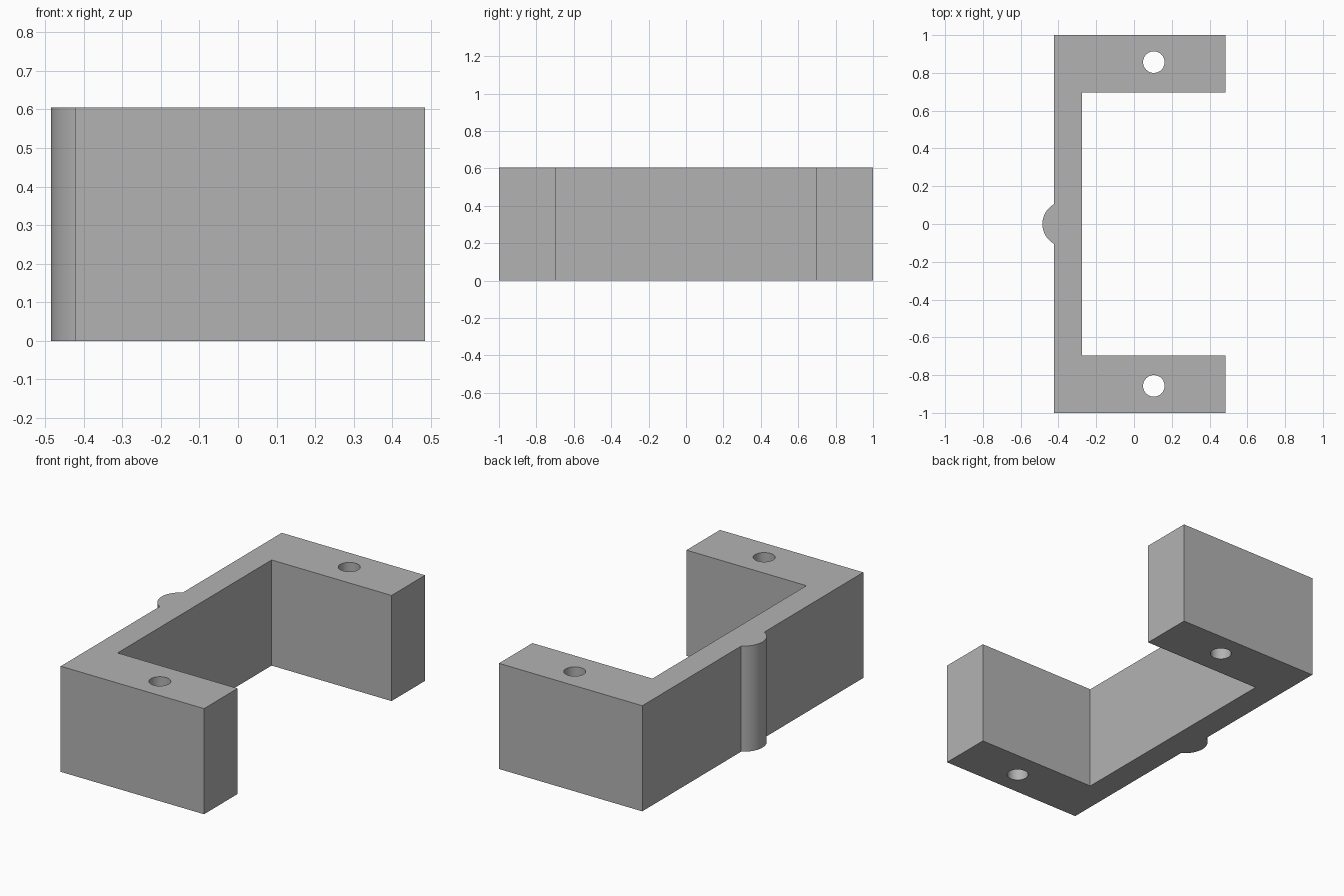
import bpy
import bmesh
from math import asin, cos, sin, radians

cube = bpy.data.objects.get("Cube")
if cube:
    bpy.data.objects.remove(cube, do_unlink=True)

HEIGHT = 0.605
BACK, INNER, TIP = -0.423, -0.275, 0.485    # wall and arm limits along x
OUTER_Y, INNER_Y = 1.0, 0.697               # arm limits along y
RIB_X, RIB_R, RIB_HALF = -0.365, 0.12, 0.105
HOLE_X, HOLE_Y, HOLE_R = 0.105, 0.857, 0.057

grey = bpy.data.materials.new("plain grey")
grey.use_nodes = True
colour = (0.45, 0.45, 0.45, 1)
grey.diffuse_color = colour
grey.node_tree.nodes["Principled BSDF"].inputs["Base Color"].default_value = colour


def prism(name, outline, z0, z1):
    """Extrude a counter-clockwise outline from z0 to z1."""
    bm = bmesh.new()
    face = bm.faces.new([bm.verts.new((x, y, z0)) for x, y in outline])
    top = bmesh.ops.extrude_face_region(bm, geom=[face])["geom"]
    verts = [v for v in top if isinstance(v, bmesh.types.BMVert)]
    bmesh.ops.translate(bm, verts=verts, vec=(0, 0, z1 - z0))
    bmesh.ops.recalc_face_normals(bm, faces=bm.faces)
    mesh = bpy.data.meshes.new(name)
    bm.to_mesh(mesh)
    bm.free()
    mesh.materials.append(grey)
    obj = bpy.data.objects.new(name, mesh)
    bpy.context.collection.objects.link(obj)
    return obj


# Bracket: U-shaped outline with a rounded rib on the outside of the wall
half = [(INNER, INNER_Y), (TIP, INNER_Y), (TIP, OUTER_Y), (BACK, OUTER_Y)]
sweep = asin(RIB_HALF / RIB_R)
steps = 24
rib = []
for i in range(steps + 1):
    a = sweep * (1 - 2 * i / steps)
    rib.append((RIB_X - RIB_R * cos(a), RIB_R * sin(a)))
rib[0], rib[-1] = (BACK, RIB_HALF), (BACK, -RIB_HALF)
mirrored = [(x, -y) for x, y in reversed(half)]
bracket = prism("bracket", half + rib + mirrored, 0, HEIGHT)

# Screw holes through both arms
for side, name in ((1, "back_hole_cutter"), (-1, "front_hole_cutter")):
    circle = [(HOLE_X + HOLE_R * cos(radians(a)),
               side * HOLE_Y + HOLE_R * sin(radians(a))) for a in range(0, 360, 9)]
    cutter = prism(name, circle, -0.1, HEIGHT + 0.1)
    cutter.hide_render = True
    cutter.hide_set(True)
    cut = bracket.modifiers.new(name, "BOOLEAN")
    cut.operation = "DIFFERENCE"
    cut.solver = "EXACT"
    cut.object = cutter

# Apply the cuts, drop the cutters and smooth the curved walls
bpy.ops.object.select_all(action="DESELECT")
bracket.select_set(True)
bpy.context.view_layer.objects.active = bracket
for cut in list(bracket.modifiers):
    cutter = cut.object
    bpy.ops.object.modifier_apply(modifier=cut.name)
    bpy.data.objects.remove(cutter, do_unlink=True)
bpy.ops.object.shade_smooth_by_angle(angle=radians(30))
